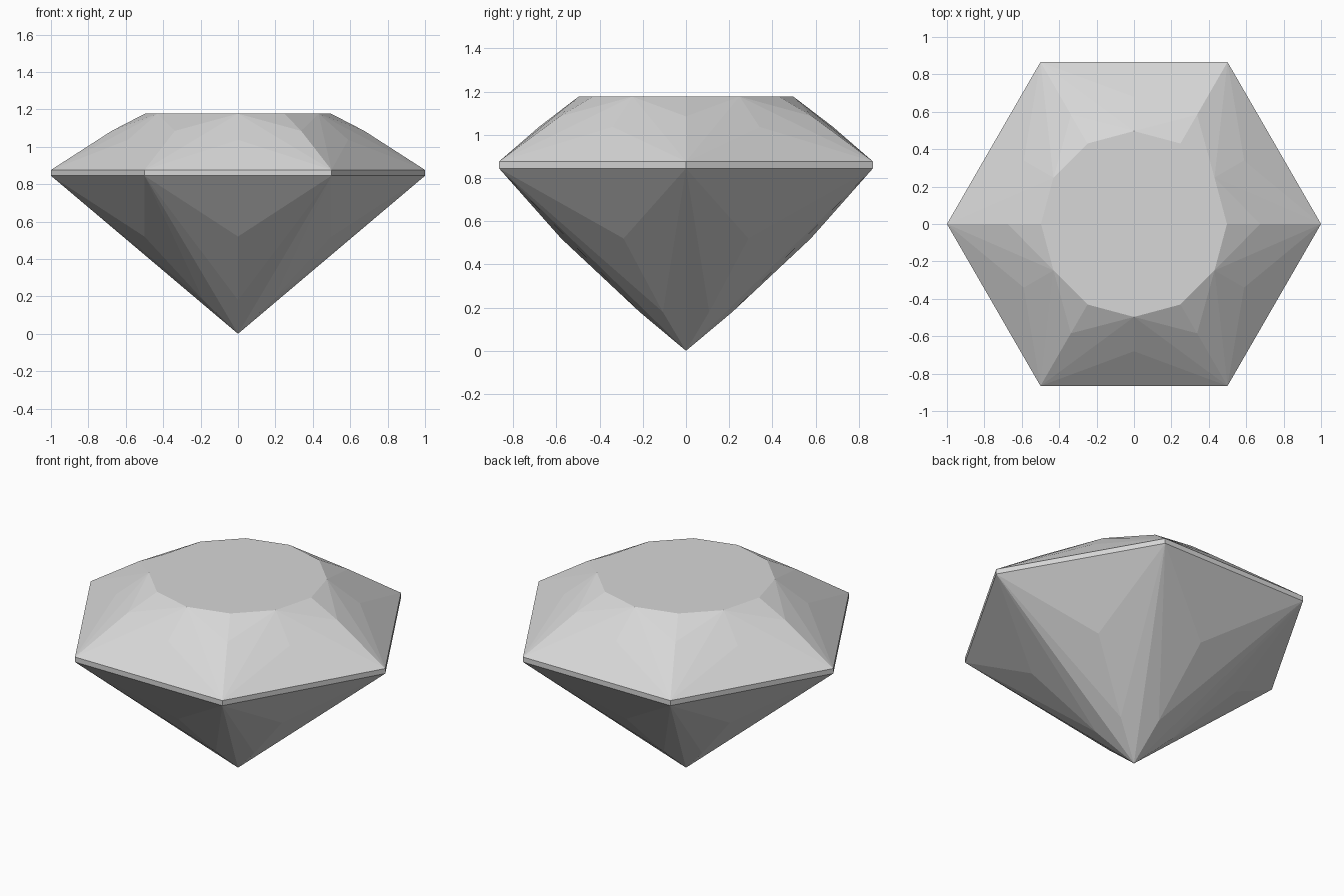
import bpy, bmesh, math
from mathutils import Vector

if "Cube" in bpy.data.objects:
    bpy.data.objects.remove(bpy.data.objects["Cube"], do_unlink=True)

SIDES = 6
CORE = Vector((0, 0, 0.8))

stone = bpy.data.materials.new("pale_grey_stone")
stone.use_nodes = True
stone.diffuse_color = (0.68, 0.68, 0.68, 1)
stone.node_tree.nodes["Principled BSDF"].inputs["Base Color"].default_value = (0.68, 0.68, 0.68, 1)


def point(radius, step, z):
    """Point on a ring; one step is half a side, so even steps are corners."""
    angle = math.pi * step / SIDES
    return Vector((radius * math.cos(angle), radius * math.sin(angle), z))


def build(name, facets):
    """Flat-faced object from facet outlines, all turned outwards."""
    bm = bmesh.new()
    for outline in facets:
        bm.faces.new([bm.verts.new(p) for p in outline])
    bmesh.ops.remove_doubles(bm, verts=bm.verts, dist=0.0005)
    bm.normal_update()
    for face in bm.faces:
        if face.normal.dot(face.calc_center_median() - CORE) < 0:
            face.normal_flip()
    mesh = bpy.data.meshes.new(name)
    bm.to_mesh(mesh)
    bm.free()
    mesh.materials.append(stone)
    obj = bpy.data.objects.new(name, mesh)
    bpy.context.collection.objects.link(obj)
    return obj


# Named rings of the cut
def table(s): return point(0.497, s, 1.177)
def star(s): return point(0.675, s, 1.085)          # crown, at the corners
def bezel(s): return point(0.68, s, 1.037)          # crown, at the side middles
def girdle_top(s): return point(1, s, 0.876)
def girdle_low(s): return point(1, s, 0.845)
def pavilion_mid(s): return point(0.578, s, 0.52)
def pavilion_low(s): return point(0.215, s, 0.18)


tip = Vector((0, 0, 0))
crown, girdle, pavilion = [], [], []
for corner in range(0, 2 * SIDES, 2):
    after = corner + 2
    middle = corner + 1
    # Outer triangles and the band along each side
    crown.append([girdle_top(corner), girdle_top(after), bezel(middle)])
    girdle.append([girdle_low(corner), girdle_low(after), girdle_top(after), girdle_top(corner)])
    pavilion.append([girdle_low(corner), girdle_low(after), pavilion_mid(middle)])
    # Mirrored facets on both sides of each corner
    for side in (corner - 1, corner + 1):
        crown.append([table(side), table(corner), star(corner)])
        crown.append([table(side), star(corner), girdle_top(corner)])
        crown.append([table(side), girdle_top(corner), bezel(side)])
        pavilion.append([girdle_low(corner), pavilion_mid(side), pavilion_low(side)])
        pavilion.append([girdle_low(corner), pavilion_low(side), tip])

build("crown", crown)
build("table", [[table(s) for s in range(2 * SIDES)]])
build("girdle", girdle)
build("pavilion", pavilion)
